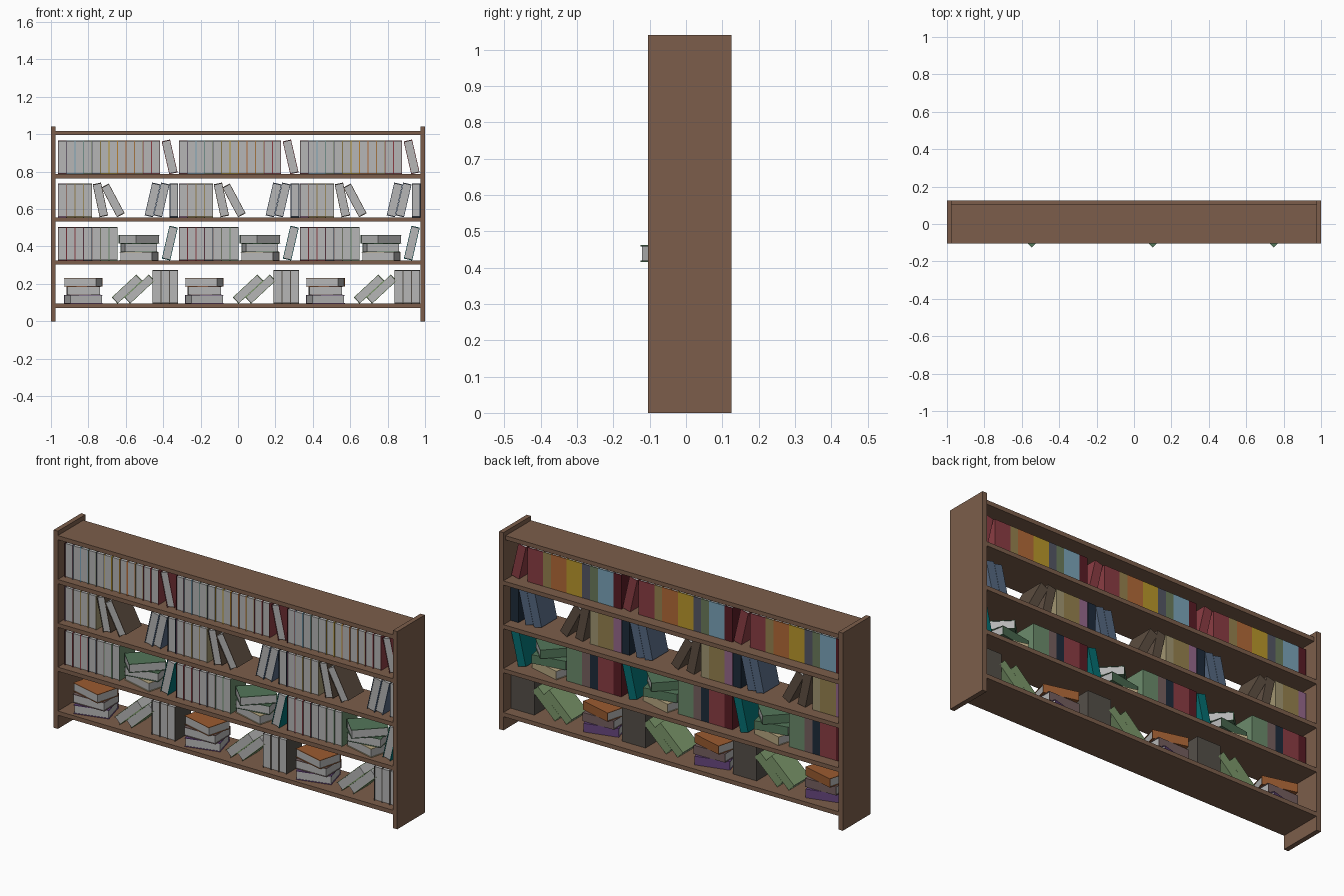
import bpy, bmesh
from math import radians, sin, cos
from mathutils import Matrix, Vector

if "Cube" in bpy.data.objects:
    bpy.data.objects.remove(bpy.data.objects["Cube"])

T, DEPTH, TALL = 0.0455, 0.13, 0.18      # book thickness, depth, height
PERIOD = 0.647                           # the book arrangement repeats three times
FLOORS = [0.094, 0.325, 0.556, 0.786]    # tops of the loaded shelves
mats = {}


def material(name, hexcol):
    if name not in mats:
        rgb = [(int(hexcol[i:i + 2], 16) / 255) ** 2.2 for i in (0, 2, 4)]
        mats[name] = bpy.data.materials.new(name)
        mats[name].diffuse_color = (*rgb, 1)
    return mats[name]


def add_box(bm, lo, hi, slot=0):
    lo, hi = Vector(lo), Vector(hi)
    m = Matrix.Translation((lo + hi) / 2) @ Matrix.Diagonal((*(hi - lo), 1))
    for v in bmesh.ops.create_cube(bm, size=1, matrix=m)['verts']:
        for f in v.link_faces:
            f.material_index = slot


def finish(bm, name, materials):
    me = bpy.data.meshes.new(name)
    bm.to_mesh(me)
    bm.free()
    for m in materials:
        me.materials.append(m)
    ob = bpy.data.objects.new(name, me)
    bpy.context.collection.objects.link(ob)
    return ob


COLOURS = {
    'maroon': '5a2229', 'blue': '7aa3b8', 'olive': '6b7a5c', 'slate': '555764',
    'gold': 'b8962f', 'orange': 'b0693a', 'tan': '94804f', 'red': '8a3f45',
    'pink': '94688a', 'beige': 'a09470', 'brown': '5f5044', 'denim': '566880',
    'navy': '232f3d', 'mauve': '75605f', 'green': '6b8a6b', 'teal': '0c6e70',
    'moss': '54765a', 'cream': 'b8a882', 'rust': '9a5c34', 'purple': '66487c',
    'leaf': '7b966a', 'umber': '55504a'}
pages = material('pages', 'b4b4b4')
wood = material('wood', '7b5e4c')
book_meshes = {}


def book(name, colour, matrix):
    """Cover boards and a spine at +y around a page block, centred on the origin."""
    if colour not in book_meshes:
        bm = bmesh.new()
        x, y, z, b = T / 2, DEPTH / 2, TALL / 2, 0.003
        for s in (-1, 1):
            add_box(bm, (min(s * x, s * (x - b)), -y, -z), (max(s * x, s * (x - b)), y, z))
        add_box(bm, (b - x, y - b, -z), (x - b, y, z))
        add_box(bm, (b - x, b - y, b - z), (x - b, y - b, z - b), 1)
        ob = finish(bm, name, [material(colour + '_cover', COLOURS[colour]), pages])
        book_meshes[colour] = ob.data
    else:
        ob = bpy.data.objects.new(name, book_meshes[colour])
        bpy.context.collection.objects.link(ob)
    ob.matrix_world = matrix


def leaning(colour, left, floor, tilt=0):
    """Standing book; left is its lowest x, positive tilt leans the top to the right."""
    a = radians(tilt)
    w = (TALL * abs(sin(a)) + T * cos(a)) / 2
    h = (TALL * cos(a) + T * abs(sin(a))) / 2
    book('leaning_book' if tilt else 'upright_book', colour,
         Matrix.Translation((left + w, 0, floor + h)) @ Matrix.Rotation(a, 4, 'Y'))


def upright_run(colours, left, floor):
    for i, c in enumerate(colours.split()):
        leaning(c, left + i * T, floor)


def stack(items, x, floor):
    """Books lying flat, each turned by its own angle, spines to the back."""
    for i, (c, turn, y) in enumerate(items):
        book('stacked_book', c, Matrix.Translation((x, y, floor + (i + 0.5) * T))
             @ Matrix.Rotation(radians(turn), 4, 'Z') @ Matrix.Rotation(radians(90), 4, 'Y'))


# bookcase sides
for s in (-1, 1):
    bm = bmesh.new()
    add_box(bm, (s * 0.9875 - 0.0125, -0.105, 0), (s * 0.9875 + 0.0125, 0.125, 1.04))
    finish(bm, 'side_panel', [wood])

# shelves, with a slightly shallower top board
for i, z in enumerate(FLOORS + [1.017]):
    bm = bmesh.new()
    add_box(bm, (-0.976, -0.105, z - 0.022), (0.976, 0.107 if i == 4 else 0.125, z))
    finish(bm, 'shelf' if i < 4 else 'top_board', [wood])

# books, one arrangement per third of the case
f4, f3, f2, f1 = FLOORS
for k in range(3):
    x0 = -0.963 + k * PERIOD
    # top row
    upright_run('maroon blue blue olive slate gold gold orange orange tan red red', x0, f1)
    leaning('red', x0 + 0.555, f1, -13)
    # second row
    upright_run('pink tan tan beige', x0, f2)
    leaning('brown', x0 + 0.186, f2, -12)
    leaning('brown', x0 + 0.232, f2, -28)
    leaning('denim', x0 + 0.464, f2, 13)
    leaning('denim', x0 + 0.512, f2, 13)
    leaning('navy', x0 + 0.598, f2)
    # third row
    upright_run('maroon red red navy mauve green green', x0, f3)
    stack([('cream', -15, 0), ('moss', 10, 0), ('moss', 45, -0.0154)], x0 + 0.434, f3)
    leaning('teal', x0 + 0.556, f3, 13)
    # bottom row
    stack([('purple', 15, 0), ('mauve', 1, 0), ('rust', -15, 0)], x0 + 0.136, f4)
    leaning('leaf', x0 + 0.288, f4, 47)
    leaning('leaf', x0 + 0.355, f4, 47)
    upright_run('umber umber umber', x0 + 0.506, f4)

for m in bpy.data.materials:
    if m.users and not m.is_grease_pencil:
        m.use_nodes = True
        m.node_tree.nodes["Principled BSDF"].inputs["Base Color"].default_value = m.diffuse_color
